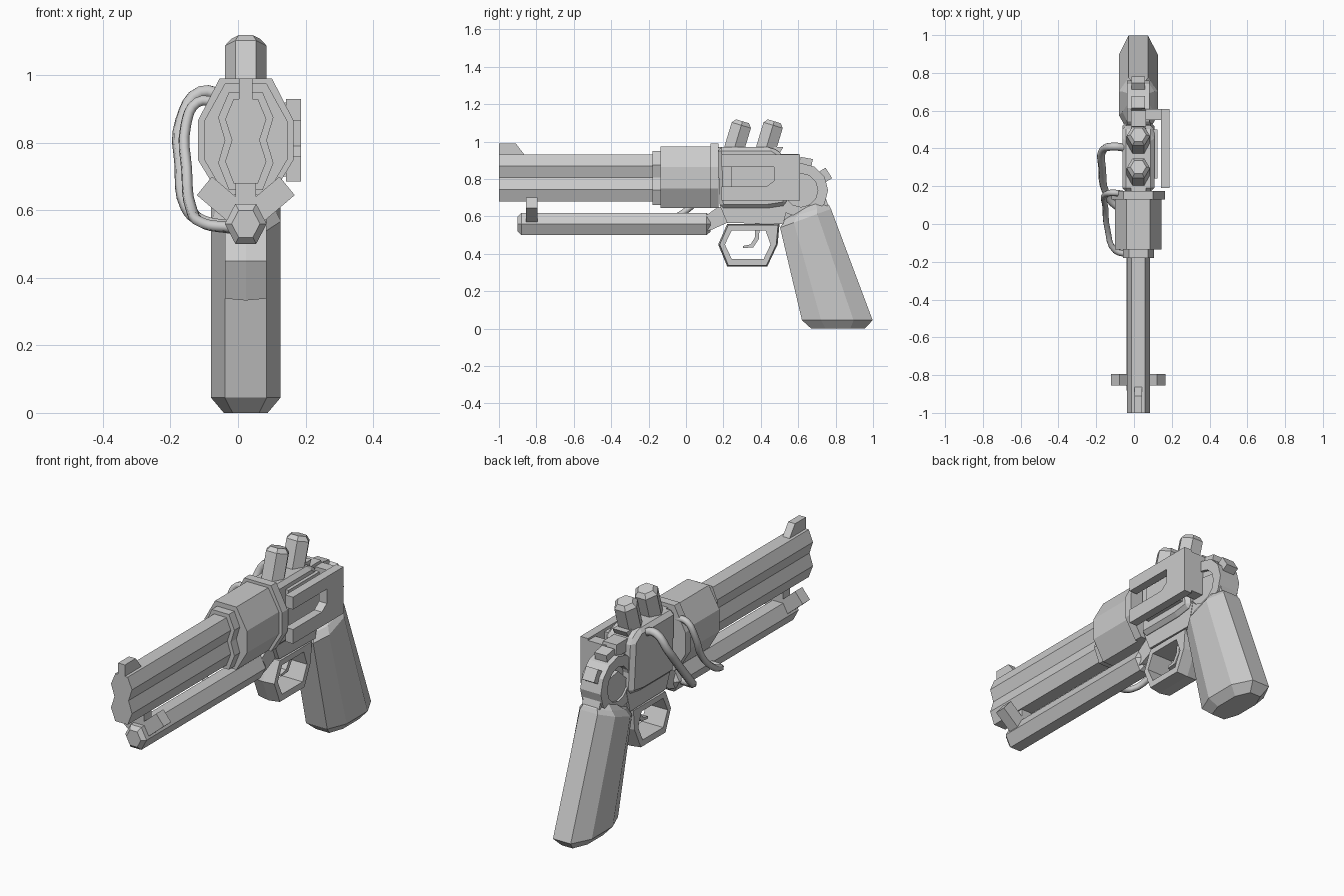
import bpy, bmesh, math
from mathutils import Vector

if "Cube" in bpy.data.objects:
    bpy.data.objects.remove(bpy.data.objects["Cube"])

CX = 0.023  # symmetry plane of the main body


def obj(name, bm):
    bmesh.ops.recalc_face_normals(bm, faces=bm.faces)
    me = bpy.data.meshes.new(name)
    bm.to_mesh(me)
    bm.free()
    o = bpy.data.objects.new(name, me)
    bpy.context.collection.objects.link(o)
    return o


def loft(name, rings):
    """Skin a list of closed rings and cap both ends."""
    bm = bmesh.new()
    vs = [[bm.verts.new(p) for p in r] for r in rings]
    n = len(vs[0])
    for a, b in zip(vs, vs[1:]):
        for i in range(n):
            bm.faces.new((a[i], a[(i + 1) % n], b[(i + 1) % n], b[i]))
    bm.faces.new(vs[0])
    bm.faces.new(vs[-1])
    return obj(name, bm)


def along_y(name, half, y0, y1):
    """Extrude a mirrored (half width, z) outline along y."""
    pts = [(CX + w, z) for w, z in half] + [(CX - w, z) for w, z in reversed(half)]
    return loft(name, [[(x, y, z) for x, z in pts] for y in (y0, y1)])


def side(name, pts, x0, x1, bevel=0):
    """Extrude a (y, z) outline across x."""
    o = loft(name, [[(x, y, z) for y, z in pts] for x in (x0, x1)])
    if bevel:
        m = o.modifiers.new("chamfer", 'BEVEL')
        m.width, m.segments, m.limit_method = bevel, 1, 'ANGLE'
    return o


def side_ring(name, outer, inner, hw, chamfer=0.0):
    """Flat ring in the side plane, with a slightly peaked outer rim."""
    bm = bmesh.new()
    n = len(outer)
    c = sum((Vector(p) for p in outer), Vector((0, 0))) / n
    small = [c + (Vector(p) - c) * (1 - chamfer) for p in outer]
    loops = [(-hw, inner), (-hw, small), (0, outer), (hw, small), (hw, inner)]
    vs = [[bm.verts.new((CX + x, p[0], p[1])) for p in ps] for x, ps in loops]
    for k in range(5):
        a, b = vs[k], vs[(k + 1) % 5]
        for i in range(n):
            bm.faces.new((a[i], a[(i + 1) % n], b[(i + 1) % n], b[i]))
    return obj(name, bm)


def ngon(cy, cz, ry, rz, n, ph=0.0):
    return [(cy + ry * math.cos(ph + i * math.tau / n),
             cz + rz * math.sin(ph + i * math.tau / n)) for i in range(n)]


def hose(name, pts, r):
    cu = bpy.data.curves.new(name, 'CURVE')
    cu.dimensions = '3D'
    cu.bevel_depth, cu.bevel_resolution, cu.use_fill_caps = r, 1, True
    cu.resolution_u = 4
    s = cu.splines.new('BEZIER')
    s.bezier_points.add(len(pts) - 1)
    for bp, p in zip(s.bezier_points, pts):
        bp.co = p
        bp.handle_left_type = bp.handle_right_type = 'AUTO'
    o = bpy.data.objects.new(name, cu)
    bpy.context.collection.objects.link(o)
    return o


# Barrel: two stacked bores in a figure-eight outline, plus collar
along_y("barrel", [(.036, .93), (.061, .87), (.041, .808), (.061, .745), (.036, .68)], -1, -.15)
along_y("barrel_collar", [(.05, .95), (.082, .875), (.062, .808), (.082, .74), (.05, .66)], -.18, -.12)
side("front_sight", [(-1, .925), (-1, .99), (-.91, .99), (-.86, .925)], CX - .02, CX + .02)

# Cylinder and recoil ring
along_y("cylinder", [(.062, .975), (.123, .865), (.123, .75), (.062, .645)], -.135, .15)
along_y("recoil_ring", [(.078, .99), (.142, .865), (.142, .75), (.078, .645)], .13, .175)

# Frame
side("frame_body", [(.17, .97), (.46, .97), (.52, .93), (.54, .66), (.44, .645), (.18, .645)],
     CX - .085, CX + .085, .02)
side("top_strap", [(.17, .97), (.52, .97), (.5, .935), (.6, .935), (.61, .87), (.3, .87)],
     CX - .04, CX + .04)
side("lower_frame", [(.18, .66), (.44, .66), (.55, .68), (.52, .56), (.22, .565)],
     CX - .062, CX + .062)
side("frame_tang", [(.45, .66), (.6, .8), (.72, .78), (.76, .66), (.6, .56), (.5, .56)],
     CX - .05, CX + .05)

# Round hammer housing with cogs
side_ring("hammer_ring", ngon(.615, .74, .145, .145, 12), ngon(.615, .74, .09, .09, 12), .06)
side("hammer_hub", ngon(.615, .74, .1, .1, 12), CX - .03, CX + .045)
for i, a in enumerate((32, 80, 130)):
    d = Vector((math.cos(math.radians(a)), math.sin(math.radians(a))))
    t = Vector((-d.y, d.x)) * .033
    c = Vector((.615, .74))
    side(f"hammer_cog_{i + 1}", [c + d * .12 + t, c + d * .175 + t, c + d * .175 - t, c + d * .12 - t],
         CX - .035, CX + .035)

# Slotted bracket on the right, tied back to the frame
side("side_bracket", [(.19, .93), (.61, .93), (.61, .685), (.19, .685), (.19, .76),
                      (.43, .76), (.47, .79), (.47, .865), (.19, .865)], .142, .187)
side("bracket_tie", [(.55, .92), (.61, .92), (.61, .7), (.55, .7)], .04, .15)
side("bracket_block", [(.24, .93), (.5, .93), (.5, .7), (.24, .7)], .09, .125)

# Two leaning hexagonal posts on top
for k in range(2):
    base = Vector((CX, .245 + .17 * k, .92))
    axis = Vector((0, .29, .957))
    v = Vector((0, .957, -.29))
    rings = []
    for h, r in ((0, .062), (.175, .062), (.197, .042)):
        rings.append([base + axis * h + Vector((1, 0, 0)) * x + v * y for x, y in ngon(0, 0, r, r, 6)])
    loft(f"top_post_{k + 1}", rings)

# Lower tube with chamfered nose, and link up to the frame
loft("lower_tube", [[(x, y, z) for x, z in ngon(CX, .56, r, r * 1.1, 6)]
                    for y, r in ((-.9, .042), (-.88, .062), (.11, .062), (.13, .045))])
side("tube_link", [(.1, .52), (.14, .53), (.24, .575), (.24, .65), (.17, .65), (.1, .6)],
     CX - .04, CX + .04)

# V-shaped tube holder
for s, n in ((1, "right"), (-1, "left")):
    pts = [(.0, .56), (.045, .56), (.145, .645), (.1, .7), (.0, .615)]
    loft(f"holder_arm_{n}", [[(CX + s * x, y, z) for x, z in pts] for y in (-.855, -.795)])
side("holder_post", [(-.855, .58), (-.855, .735), (-.795, .735), (-.795, .58)], CX - .03, CX + .03)

# Trigger guard and trigger
side_ring("trigger_guard",
          [(.22, .56), (.172, .45), (.22, .333), (.435, .333), (.49, .45), (.5, .56)],
          [(.245, .525), (.208, .45), (.245, .372), (.415, .372), (.452, .45), (.425, .525)], .062, .05)
side("trigger", [(.37, .58), (.395, .58), (.39, .48), (.36, .435), (.305, .43), (.305, .442),
                 (.345, .45), (.37, .49)], CX - .016, CX + .016)

# Grip: eight-sided, chamfered butt, tapering at the top
rings = []
for (y0, z0), (y1, z1), w in (((.67, 0), (.955, 0), .065), ((.62, .045), (.998, .045), .103),
                              ((.503, .54), (.775, .64), .103), ((.53, .585), (.765, .66), .085),
                              ((.63, .65), (.71, .695), .045)):
    ring = []
    for f, g in ((0, .6), (.27, 1), (.73, 1), (1, .5), (1, -.5), (.73, -1), (.27, -1), (0, -.6)):
        ring.append((CX + g * w, y0 + (y1 - y0) * f, z0 + (z1 - z0) * f))
    rings.append(ring)
loft("grip", rings)

# Hoses looping down the left side
hose("rear_hose", [(-.03, .4, .93), (-.11, .41, .95), (-.165, .39, .87), (-.168, .29, .74),
                   (-.15, .17, .61), (-.1, .1, .565), (-.02, .07, .55)], .021)
hose("front_hose", [(-.06, .16, .92), (-.12, .165, .92), (-.155, .15, .85), (-.152, .09, .72),
                    (-.14, -.03, .61), (-.1, -.14, .56), (-.02, -.16, .55)], .017)
